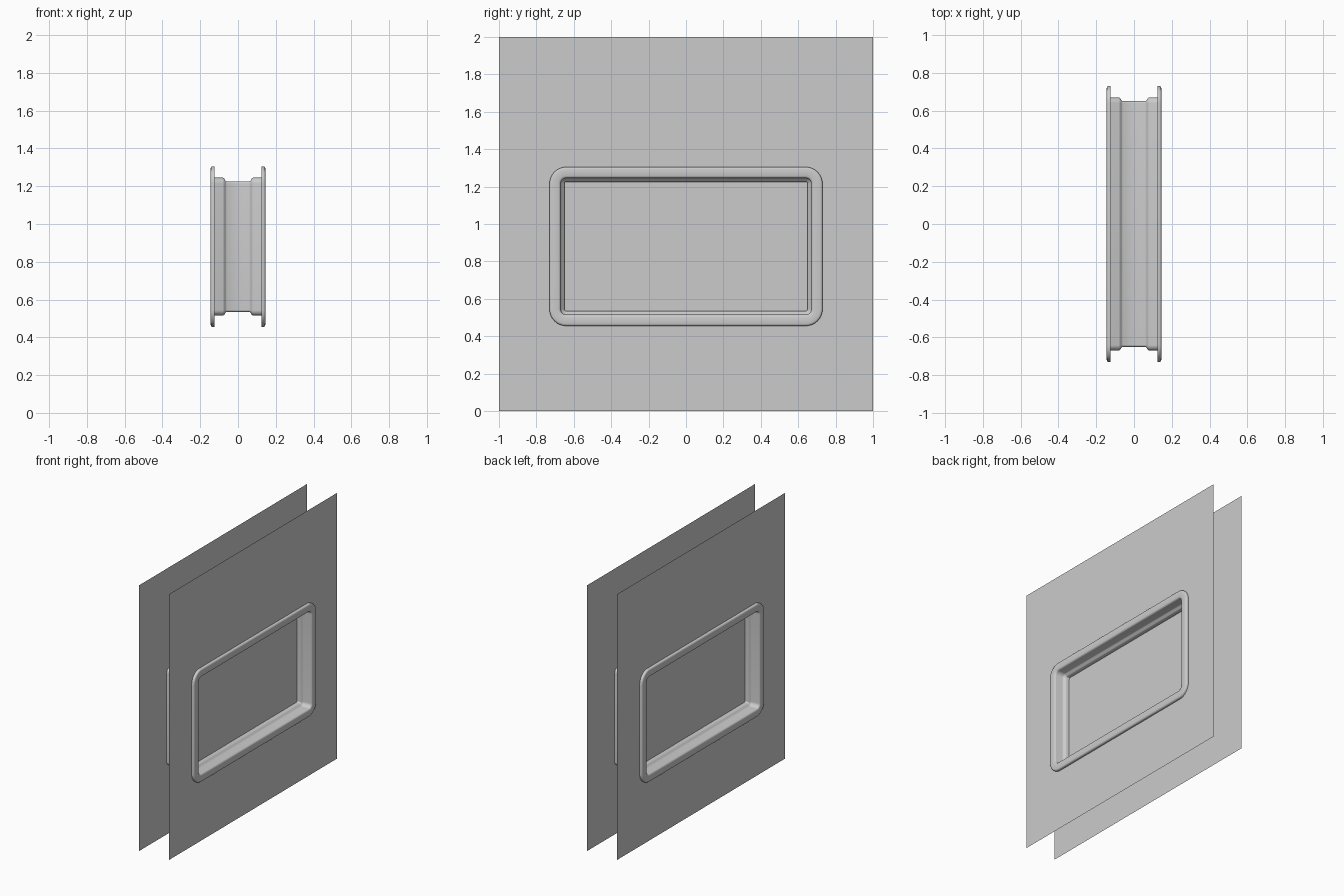
import bpy, bmesh, math

cube = bpy.data.objects.get("Cube")
if cube:
    bpy.data.objects.remove(cube, do_unlink=True)

CENTRE_Z = 0.88              # height of the window's middle
CORE_Y, CORE_Z = 0.64, 0.335  # half size of the rectangle the corners turn around
WALL_X = 0.125
PANE_X = 0.035

grey = bpy.data.materials.new("plain_grey")
grey.use_nodes = True
colour = (0.6, 0.6, 0.6, 1)
grey.diffuse_color = colour
grey.node_tree.nodes["Principled BSDF"].inputs["Base Color"].default_value = colour


def rounded_loop(bm, x, radius, steps=8):
    """Ring of vertices around a rounded rectangle in the plane at x."""
    verts = []
    for corner, (sy, sz) in enumerate([(1, 1), (-1, 1), (-1, -1), (1, -1)]):
        for i in range(steps + 1):
            a = math.pi / 2 * (corner + i / steps)
            verts.append(bm.verts.new((x, sy * CORE_Y + radius * math.cos(a),
                                       CENTRE_Z + sz * CORE_Z + radius * math.sin(a))))
    return verts


def close_edges(bm, verts):
    return [bm.edges.new((v, verts[i - 1])) for i, v in enumerate(verts)]


def finish(name, bm):
    mesh = bpy.data.meshes.new(name)
    bm.to_mesh(mesh)
    bm.free()
    mesh.materials.append(grey)
    obj = bpy.data.objects.new(name, mesh)
    bpy.context.collection.objects.link(obj)
    return obj


def face_along(bm, side):
    """Turn all flat faces toward the given x direction."""
    bm.normal_update()
    for f in bm.faces:
        if f.normal.x * side < 0:
            f.normal_flip()


# Window frame: flange, lip, reveal and raised middle band, swept round the opening
half = [(0.125, 0.09), (0.137, 0.09), (0.143, 0.086), (0.145, 0.078), (0.145, 0.042),
        (0.142, 0.034), (0.134, 0.03), (0.08, 0.03), (0.073, 0.026), (0.066, 0.014),
        (0.06, 0.01)]
profile = half + [(-x, r) for x, r in reversed(half)]
bm = bmesh.new()
rings = [rounded_loop(bm, x, r) for x, r in profile]
for a, b in zip(rings, rings[1:]):
    for i in range(len(a)):
        bm.faces.new((a[i - 1], b[i - 1], b[i], a[i]))
# Make the reveal face the middle of the opening
bm.normal_update()
probe = bm.faces[:][len(rings[0]) * len(half) - len(rings[0]) + 4]
centre = probe.calc_center_median()
if probe.normal.y * centre.y + probe.normal.z * (centre.z - CENTRE_Z) > 0:
    bmesh.ops.reverse_faces(bm, faces=bm.faces[:])
frame = finish("window_frame", bm)
bpy.ops.object.select_all(action='DESELECT')
frame.select_set(True)
bpy.context.view_layer.objects.active = frame
bpy.ops.object.shade_smooth_by_angle(angle=math.radians(50))

for side, label in ((1, "left"), (-1, "right")):
    # Thin wall sheet with the window opening
    bm = bmesh.new()
    square = [bm.verts.new((side * WALL_X, y, z))
              for y, z in ((-1, 0), (1, 0), (1, 2), (-1, 2))]
    hole = rounded_loop(bm, side * WALL_X, 0.03)
    edges = close_edges(bm, square) + close_edges(bm, hole)
    bmesh.ops.triangle_fill(bm, edges=edges, use_beauty=True)
    face_along(bm, side)
    finish(label + "_wall", bm)

    # Pane set in the middle band
    bm = bmesh.new()
    bm.faces.new(rounded_loop(bm, side * PANE_X, 0.01))
    face_along(bm, side)
    finish(label + "_pane", bm)
